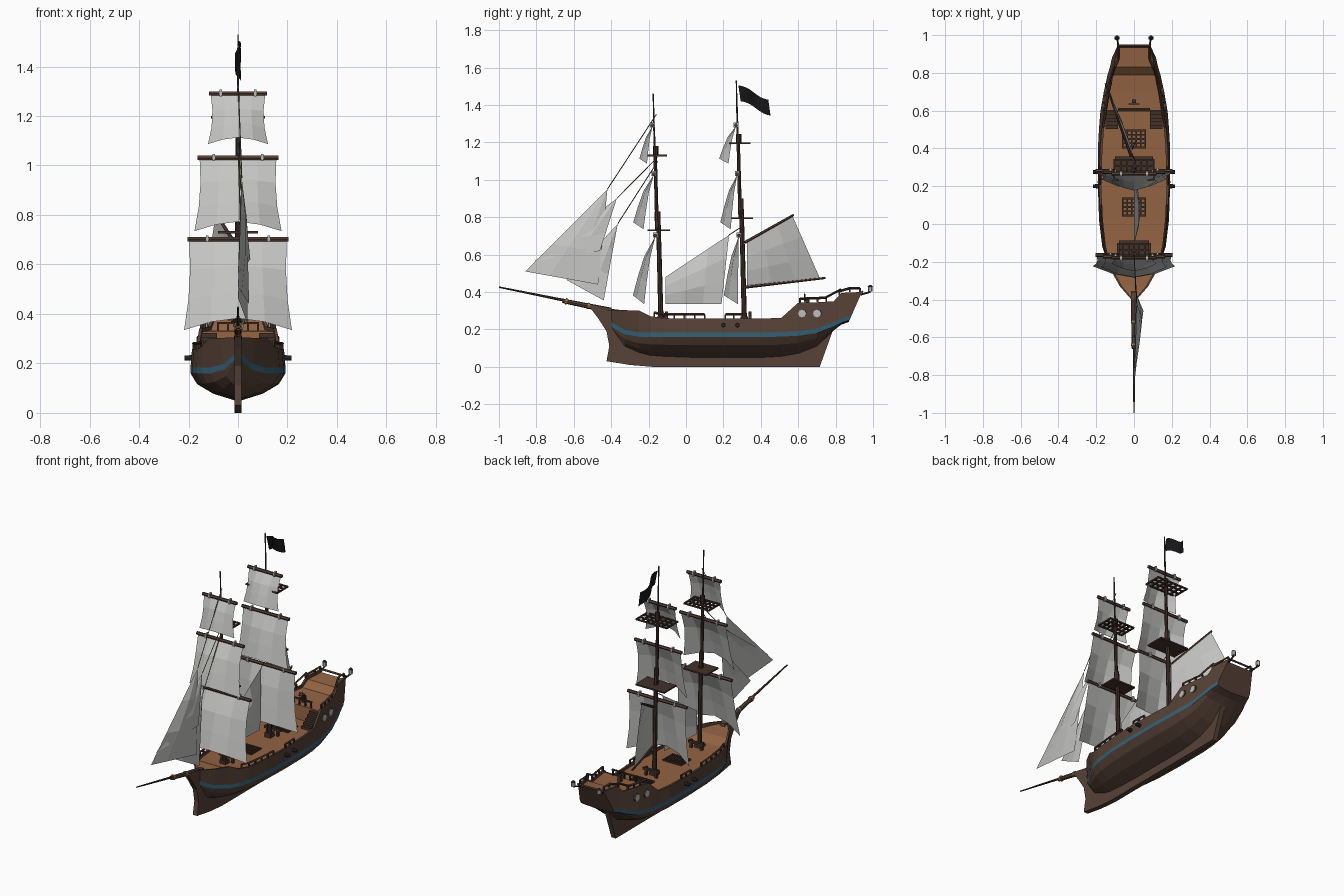
import bpy, bmesh, math
from mathutils import Vector

if "Cube" in bpy.data.objects:
    bpy.data.objects.remove(bpy.data.objects["Cube"])

def mat(name, r, g, b):
    m = bpy.data.materials.new(name)
    m.diffuse_color = (r, g, b, 1)
    m.use_nodes = True
    m.node_tree.nodes["Principled BSDF"].inputs["Base Color"].default_value = m.diffuse_color
    return m

HULL = mat("hull wood", .095, .054, .038)
DARK = mat("dark wood", .055, .03, .022)
DECK = mat("deck planks", .29, .125, .055)
SAIL = mat("sail cloth", .56, .56, .55)
BLACK = mat("black cloth", .008, .008, .009)
BLUE = mat("blue stripe", .035, .12, .18)
IRON = mat("iron", .025, .025, .027)
GLASS = mat("pale glass", .5, .52, .52)
ROPE = mat("rope", .2, .16, .07)
GOLD = mat("brass", .45, .27, .08)

def finish(name, bm, *mats, normals=True):
    if normals:
        bmesh.ops.recalc_face_normals(bm, faces=bm.faces)
    me = bpy.data.meshes.new(name)
    bm.to_mesh(me)
    bm.free()
    for m in mats:
        me.materials.append(m)
    ob = bpy.data.objects.new(name, me)
    bpy.context.collection.objects.link(ob)
    return ob

def box(name, c, s, m):
    bm = bmesh.new()
    bmesh.ops.create_cube(bm, size=1)
    for v in bm.verts:
        v.co = Vector([v.co[i] * s[i] + c[i] for i in range(3)])
    return finish(name, bm, m)

def tube(name, p, q, r1, r2, m, n=6):
    p, q = Vector(p), Vector(q)
    bm = bmesh.new()
    bmesh.ops.create_cone(bm, cap_ends=True, segments=n, radius1=r1, radius2=r2, depth=(q - p).length)
    rot = Vector((0, 0, 1)).rotation_difference(q - p)
    for v in bm.verts:
        v.co = rot @ v.co + (p + q) / 2
    return finish(name, bm, m)

def grid(name, f, nu, nv, m):
    """Cloth surface from f(u, v), u and v in 0..1."""
    bm = bmesh.new()
    vs = [[bm.verts.new(f(i / nu, j / nv)) for j in range(nv + 1)] for i in range(nu + 1)]
    for i in range(nu):
        for j in range(nv):
            bm.faces.new((vs[i][j], vs[i + 1][j], vs[i + 1][j + 1], vs[i][j + 1]))
    bmesh.ops.remove_doubles(bm, verts=bm.verts, dist=1e-5)
    return finish(name, bm, m)

# Hull stations: y, bottom z, stripe z, wale half width, top half width, top z, deck z
ST = [(-.40, .20, .215, .012, .014, .305, .295),
      (-.33, .11, .175, .055, .075, .303, .285),
      (-.25, .075, .16, .11, .12, .30, .28),
      (-.19, .06, .16, .145, .145, .27, .25),
      (-.12, .055, .16, .168, .162, .26, .245),
      (.02, .05, .16, .185, .178, .258, .242),
      (.22, .05, .16, .192, .186, .258, .242),
      (.42, .05, .16, .19, .178, .258, .242),
      (.51, .055, .161, .185, .17, .262, .242),
      (.595, .07, .166, .178, .157, .338, .242),
      (.60, .07, .166, .177, .156, .342, .328),
      (.70, .11, .18, .16, .14, .345, .33),
      (.79, .195, .215, .14, .12, .35, .336),
      (.83, .225, .235, .128, .108, .395, .375),
      (.87, .24, .25, .115, .088, .40, .385)]

def station(y):
    for a, b in zip(ST, ST[1:]):
        if a[0] <= y <= b[0]:
            t = (y - a[0]) / (b[0] - a[0])
            return [p + (q - p) * t for p, q in zip(a, b)]
    return list(ST[-1])

def side_x(y, z):
    _, _, zs, w, wt, zt, _ = station(y)
    t = max(0, min(1, (z - zs - .024) / (zt - zs - .024)))
    return w + (wt - w) * t

# Hull, stripe and decks in one loft
bm = bmesh.new()
rings = []
for k, (y, zb, zs, w, wt, zt, zd) in enumerate(ST):
    wi = max(wt - .012, .004)
    half = [(min(.012, w), zb), (w * .52, zb + .25 * (zs - zb)), (w * .86, zb + .6 * (zs - zb)),
            (w, zs), (w, zs + .024), (wt, zt), (wi, zt), (wi, zd)]
    full = half + [(-x, z) for x, z in reversed(half)]
    lean = .44 if k == len(ST) - 1 else 0
    rings.append([bm.verts.new((x, y + lean * (z - .24), z)) for x, z in full])
n = 16
for a, b in zip(rings, rings[1:]):
    for i in range(n):
        f = bm.faces.new((a[i], a[(i + 1) % n], b[(i + 1) % n], b[i]))
        f.material_index = 1 if i in (3, 11) else 2 if i == 7 else 0
bm.faces.new(rings[0])
bm.faces.new(rings[-1])
finish("hull", bm, HULL, BLUE, DECK)

# Keel, stem and stern post plate
prof = [(-.52, .325), (-.47, .26), (-.425, .19), (-.41, .11), (-.425, .03), (-.3, .01), (-.18, 0),
        (.715, 0), (.80, .235), (.72, .2), (.6, .1), (-.22, .09), (-.33, .18), (-.36, .305)]
bm = bmesh.new()
f = bm.faces.new([bm.verts.new((-.015, y, z)) for y, z in prof])
ext = bmesh.ops.extrude_face_region(bm, geom=[f])
bmesh.ops.translate(bm, vec=(.03, 0, 0), verts=[v for v in ext["geom"] if isinstance(v, bmesh.types.BMVert)])
finish("keel_and_stem", bm, HULL)

# Rails, windows, cannons, stairs and lanterns on both sides
for s in (-1, 1):
    for y0, y1, k, h in ((-.17, .10, 6, .022), (.21, .30, 3, .022), (.61, .75, 4, .022), (.82, .93, 3, .02)):
        pts = []
        for i in range(k):
            y = y0 + (y1 - y0) * i / (k - 1)
            st = station(y)
            pts.append(Vector((s * (st[4] - .006), y, st[5] + h)))
            box("rail_post", pts[-1] - Vector((0, 0, h / 2)), (.009, .009, h), DARK)
        for a, b in zip(pts, pts[1:]):
            tube("rail", a, b, .007, .007, DARK, 4)
    tube("rail_slope", (s * .132, .74, .367), (s * .106, .83, .415), .006, .006, DARK, 4)
    for y in (.62, .70):
        x = side_x(y, .285)
        tube("window_frame", (s * (x - .012), y, .285), (s * (x + .004), y, .285), .025, .025, HULL, 8)
        tube("window", (s * (x - .01), y, .285), (s * (x + .007), y, .285), .021, .021, GLASS, 8)
    for y in (.20, .275):
        tube("cannon", (s * .15, y, .222), (s * .217, y, .222), .013, .010, IRON, 8)
    for i in range(5):
        box("stair_step", (s * .118, .512 + .019 * i, .25 + .016 * i), (.065, .019, .016), DARK)
    tube("lantern_arm", (s * .08, .93, .385), (s * .09, .985, .40), .005, .005, IRON)
    tube("lantern", (s * .09, .985, .402), (s * .09, .985, .428), .013, .013, GLASS)
    tube("lantern_cap", (s * .09, .985, .428), (s * .09, .985, .438), .014, .004, IRON)
tube("stern_rail", (-.09, .942, .40), (.09, .942, .40), .007, .007, DARK, 4)

# Quarterdeck rail and steering wheel
for x in (-.08, -.04, 0, .04, .08):
    box("break_post", (x, .608, .345), (.008, .008, .035), DARK)
box("break_rail", (0, .608, .364), (.17, .01, .008), DARK)
box("wheel_stand", (0, .65, .348), (.02, .02, .04), DARK)
for i in range(8):
    a, b = math.tau * i / 8, math.tau * (i + 1) / 8
    P = lambda t, r: (r * math.sin(t), .635, .37 + r * math.cos(t))
    tube("wheel_rim", P(a, .02), P(b, .02), .003, .003, DARK, 4)
    tube("wheel_spoke", P(a, 0), P(a, .028), .002, .002, DARK, 4)

def lattice(name, cx, cy, z, wx, wy, nx, ny):
    for i in range(nx + 1):
        box(name, (cx - wx / 2 + wx * i / nx, cy, z), (.008, wy + .008, .009), DARK)
    for j in range(ny + 1):
        box(name, (cx, cy - wy / 2 + wy * j / ny, z), (wx + .008, .008, .009), DARK)

# Deck hatches
lattice("hatch", 0, .09, .25, .12, .09, 5, 4)
lattice("hatch", 0, .45, .25, .12, .09, 5, 4)

def square_sail(name, y, zt, zb, wt, wb, belly, edge):
    arch = (zt - zb) * .13
    def f(u, v):
        u = 2 * u - 1
        c = 1 - abs(u) ** 1.7
        hw = wt + (wb - wt) * v - .012 * math.sin(math.pi * v) * abs(u)
        return (u * hw, y - (edge + (belly - edge) * c) * v ** .65, zt + (zb + arch * c - zt) * v)
    grid(name, f, 4, 3, SAIL)
    tube("yard", (-wt - .008, y, zt + .004), (wt + .008, y, zt + .004), .010, .010, HULL)
    for s in (-1, 1):
        box("yard_band", (s * wt * .63, y, zt + .006), (.01, .026, .028), GLASS)

# Masts: y at base, top z, joints, platforms (z), sail bellies
MASTS = [("fore", -.134, 1.46, .83, 1.18, .73, 1.13, ((.13, .07), (.12, .065), (.08, .04)), .085),
         ("main", .312, 1.53, .90, 1.245, .795, 1.195, ((.09, .015), (.10, .045), (.10, .05)), .105)]
for nm, y, top, j1, j2, p1, p2, bel, pw in MASTS:
    my = lambda z: y - .026 * (z - .25)
    tube(nm + "_lower_mast", (0, my(.2), .2), (0, my(j1), j1), .014, .012, DARK, 8)
    tube(nm + "_topmast", (0, my(p1) - .008, p1), (0, my(j2) - .008, j2), .010, .009, DARK, 8)
    tube(nm + "_pole", (0, my(p2) - .01, p2), (0, my(top) - .01, top), .006, .003, DARK)
    for z in (j1, j2):
        tube(nm + "_mast_cap", (0, my(z) - .004, z - .05), (0, my(z) - .004, z), .014, .014, DARK, 8)
    box(nm + "_top_platform", (0, my(p1), p1), (2 * pw - .01, .12, .009), DARK)
    lattice(nm + "_upper_platform", 0, my(p2), p2, 2 * pw, .105, 6, 3)
    for s in (-1, 1):
        box(nm + "_bitt_post", (s * .035, y + .03, .265), (.014, .014, .06), DARK)
    box(nm + "_bitt_rail", (0, y + .03, .28), (.11, .016, .014), DARK)
    box(nm + "_mast_foot", (0, y, .255), (.04, .04, .03), DARK)
    for (b, e), (zt, zb, wt, wb) in zip(bel, ((.698, .335, .197, .218), (1.027, .735, .155, .176), (1.287, 1.087, .11, .121))):
        square_sail(nm + "_square_sail", my(zt) - .018, zt, zb, wt, wb, b - .01, e - .01)

# Fore and aft sails: corners head, tack, clew (and optional fourth), with sideways belly
def cloth(name, a, b, c, d, bulge):
    a, b, c, d = map(Vector, (a, b, c, d))
    def f(u, v):
        p = a.lerp(d, u).lerp(b.lerp(c, u), v)
        return p + Vector((bulge * math.sin(math.pi * u) * math.sin(math.pi * v), 0, 0))
    grid(name, f, 3, 3, SAIL)

JIBS = [((0.015, -.42, .95), (0, -.86, .51), (.045, -.47, .44), (0, -.158, 1.35)),
        ((.012, -.37, .90), (0, -.81, .565), (.05, -.46, .62), (0, -.153, 1.12)),
        ((.01, -.365, .765), (0, -.64, .465), (.04, -.44, .355), (0, -.15, 1.10))]
for h, t, c, top in JIBS:
    cloth("jib", h, t, c, h, .02)
    tube("jib_stay", h, top, .0025, .0025, ROPE, 4)
cloth("staysail", (0, -.11, .48), (0, -.11, .335), (.02, .19, .335), (0, .23, .705), .03)
cloth("spanker", (0, .325, .665), (0, .325, .435), (-.14, .715, .475), (-.09, .57, .805), .02)
tube("spanker_gaff", (0, .315, .665), (-.093, .575, .812), .008, .006, HULL)
tube("spanker_boom", (0, .315, .425), (-.15, .745, .475), .008, .006, HULL)
tube("upper_stay", (0, .23, .705), (0, .30, .75), .0025, .0025, ROPE, 4)

# Bowsprit
tube("bowsprit", (0, -.40, .30), (0, -.66, .353), .016, .012, HULL, 8)
tube("jib_boom", (0, -.60, .345), (0, -1.0, .426), .008, .004, DARK)
for y in (-.64, -.52):
    z = .30 + (-.40 - y) * .205
    tube("bowsprit_band", (0, y + .005, z), (0, y - .005, z + .002), .017, .017, GOLD, 8)

# Flag
grid("flag", lambda u, v: (.012 * math.sin(u * 7 + v), .28 + .16 * u + .012 * v, 1.505 - .075 * u - .085 * v + .008 * math.sin(u * 6)), 8, 3, BLACK)
